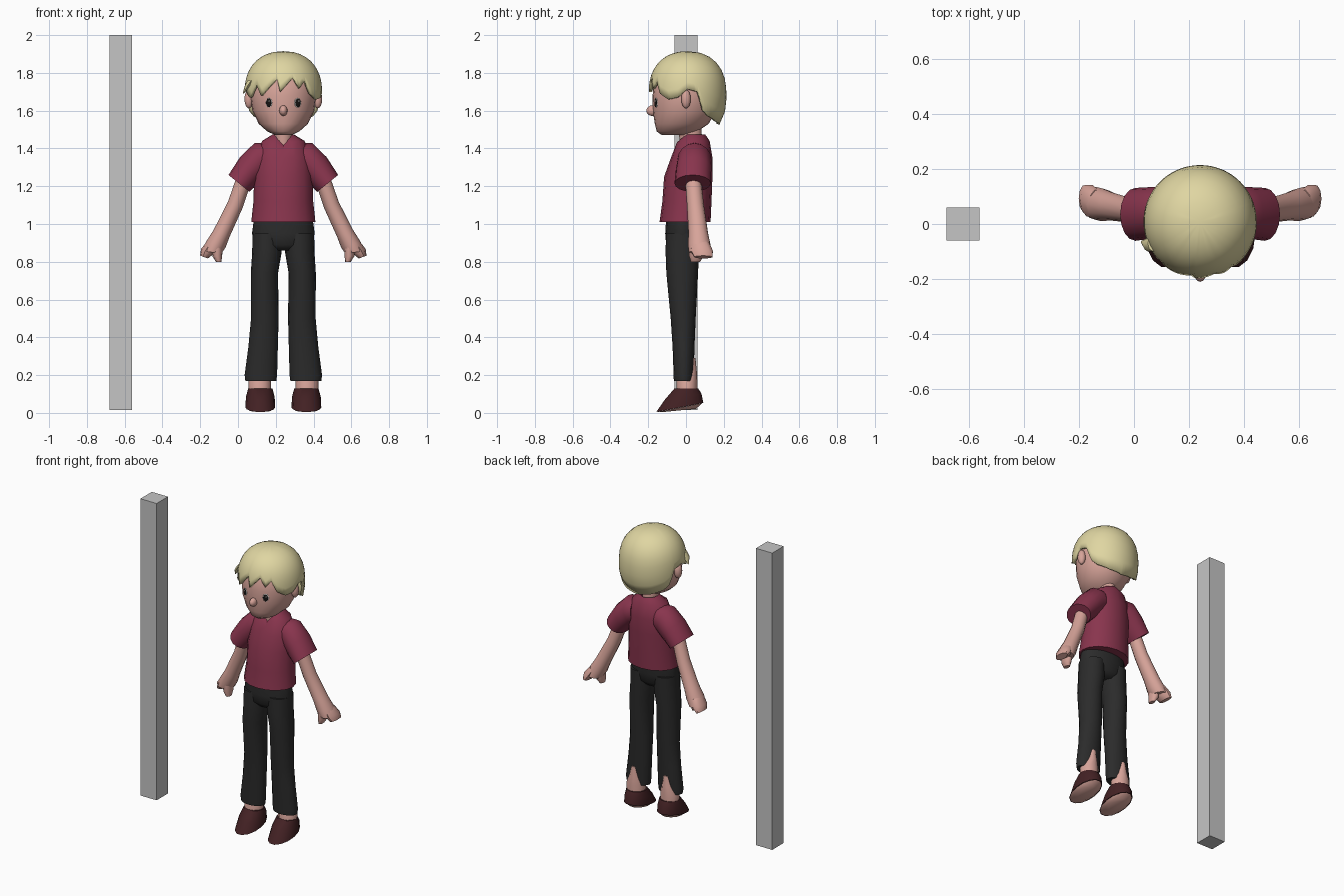
import bpy, bmesh, math

CX = 0.24  # centre line of the figure


def material(name, col):
    m = bpy.data.materials.new(name)
    m.diffuse_color = (*col, 1)
    return m


SKIN = material("skin", (0.68, 0.37, 0.32))
HAIR = material("blond hair", (0.74, 0.67, 0.36))
SHIRT = material("maroon cloth", (0.25, 0.035, 0.075))
PANTS = material("black cloth", (0.024, 0.024, 0.024))
SHOE = material("dark brown leather", (0.055, 0.015, 0.017))
GREY = material("grey", (0.56, 0.56, 0.56))
BLACK = material("eye black", (0.008, 0.007, 0.006))
WHITE = material("eye white", (0.8, 0.8, 0.78))


def finish(bm, name, mat, angle=50):
    bmesh.ops.recalc_face_normals(bm, faces=bm.faces)
    me = bpy.data.meshes.new(name)
    bm.to_mesh(me)
    bm.free()
    me.materials.append(mat)
    me.shade_smooth()
    me.set_sharp_from_angle(angle=math.radians(angle))
    ob = bpy.data.objects.new(name, me)
    bpy.context.collection.objects.link(ob)
    return ob


def bridge(bm, a, b):
    n = len(a)
    for i in range(n):
        bm.faces.new((a[i], a[(i + 1) % n], b[(i + 1) % n], b[i]))


def tube(name, mat, rings, s=1, n=16, edit=None):
    """Loft of elliptic rings (dx, y, z, rx, ry, tilt in degrees, slope along y)."""
    bm = bmesh.new()
    loops = []
    for r in rings:
        dx, y, z, rx, ry, tilt, slope = (list(r) + [0, 0])[:7]
        t = math.radians(tilt)
        loop = []
        for i in range(n):
            a = math.tau * i / n
            u, v = rx * math.cos(a), ry * math.sin(a)
            loop.append(bm.verts.new((CX + s * (dx + u * math.cos(t)), y + v,
                                      z + u * math.sin(t) + slope * v)))
        loops.append(loop)
    for a, b in zip(loops, loops[1:]):
        bridge(bm, a, b)
    bm.faces.new(loops[0])
    bm.faces.new(loops[-1])
    if edit:
        edit(bm)
    return finish(bm, name, mat)


def ball(name, mat, loc, size, turn=0, seg=12):
    bm = bmesh.new()
    bmesh.ops.create_uvsphere(bm, u_segments=seg, v_segments=8, radius=1)
    ob = finish(bm, name, mat)
    ob.location, ob.scale, ob.rotation_euler.z = loc, size, turn
    return ob


# Tall measuring post beside the figure
bm = bmesh.new()
bmesh.ops.create_cube(bm, size=1)
for v in bm.verts:
    v.co = (-0.62 + v.co.x * 0.12, v.co.y * 0.12, 1.0075 + v.co.z * 1.985)
finish(bm, "post", GREY)


# Shirt body with V neckline
def v_neck(bm):
    bmesh.ops.delete(bm, geom=[f for f in bm.faces if len(f.verts) > 4
                               and f.calc_center_median().z > 1.4], context="FACES_ONLY")
    for v in bm.verts:
        d = abs(v.co.x - CX)
        if v.co.z > 1.42 and v.co.y < 0.02 and d < 0.05:
            v.co.z -= 0.055 * (1 - d / 0.05)


tube("shirt_body", SHIRT, [
    (0, -0.005, 1.01, 0.17, 0.135), (0, 0.005, 1.12, 0.158, 0.13),
    (0, 0.012, 1.25, 0.155, 0.128), (0, 0.03, 1.35, 0.15, 0.11),
    (0, 0.035, 1.44, 0.112, 0.09), (0, 0.035, 1.475, 0.055, 0.066)], edit=v_neck)
tube("neck", SKIN, [(0, 0.03, 1.37, 0.05, 0.06), (0, 0.02, 1.53, 0.05, 0.06)])

# Trouser seat
tube("trouser_seat", PANTS, [
    (0, -0.015, 1.03, 0.155, 0.09), (0, -0.018, 0.95, 0.166, 0.092),
    (0, -0.02, 0.89, 0.15, 0.085), (0, -0.02, 0.86, 0.09, 0.06)])

# Limbs, both sides
for s, side in ((-1, "right"), (1, "left")):
    tube(side + "_sleeve", SHIRT, [
        (0.085, 0.045, 1.35, 0.08, 0.08, 85), (0.125, 0.045, 1.34, 0.092, 0.09, 72),
        (0.18, 0.04, 1.285, 0.085, 0.094, 55), (0.235, 0.035, 1.215, 0.071, 0.096, 39)], s)
    tube(side + "_arm", SKIN, [
        (0.2, 0.035, 1.26, 0.042, 0.042, 30), (0.255, 0.05, 1.1, 0.042, 0.045, 25),
        (0.327, 0.065, 0.95, 0.046, 0.052, 25), (0.358, 0.07, 0.89, 0.054, 0.06, 15),
        (0.378, 0.075, 0.85, 0.05, 0.06, 8)], s, 12)
    tube(side + "_fingers", SKIN, [
        (0.375, 0.075, 0.9, 0.03, 0.05, 20), (0.402, 0.085, 0.855, 0.036, 0.06, 20),
        (0.42, 0.092, 0.825, 0.022, 0.05, 20)], s, 10)
    tube(side + "_thumb", SKIN, [
        (0.35, 0.06, 0.89, 0.03, 0.045), (0.35, 0.055, 0.83, 0.026, 0.04),
        (0.342, 0.05, 0.798, 0.014, 0.025)], s, 10)
    tube(side + "_trouser_leg", PANTS, [
        (0.085, -0.018, 0.95, 0.078, 0.088), (0.087, -0.02, 0.85, 0.078, 0.088),
        (0.1, -0.02, 0.74, 0.072, 0.084), (0.098, -0.015, 0.5, 0.073, 0.066),
        (0.107, -0.013, 0.35, 0.078, 0.058), (0.119, -0.0125, 0.2, 0.086, 0.053),
        (0.119, -0.0125, 0.17, 0.082, 0.052)], s)
    # Ankle, with the calf showing at the back of the trouser leg
    tube(side + "_ankle", SKIN, [
        (0.125, 0.005, 0.09, 0.06, 0.055), (0.125, 0.005, 0.17, 0.06, 0.055),
        (0.12, 0.012, 0.22, 0.04, 0.045), (0.118, 0.02, 0.29, 0.02, 0.03)], s, 12)
    tube(side + "_shoe", SHOE, [
        (0.122, -0.0325, 0.029, 0.079, 0.1275, 0, 0.19),
        (0.122, -0.015, 0.085, 0.076, 0.1, 0, 0.16),
        (0.122, 0.002, 0.13, 0.064, 0.064)], s, 14)
    tube(side + "_sole", SKIN, [
        (0.122, -0.0325, 0.0285, 0.075, 0.122, 0, 0.19),
        (0.122, -0.03, 0.0135, 0.06, 0.085, 0, 0.1)], s, 14)

# Head: (height, half width, front y, back y)
HEAD = [(1.472, 0.045, -0.13, 0.03), (1.49, 0.085, -0.155, 0.06), (1.53, 0.13, -0.165, 0.12),
        (1.60, 0.164, -0.176, 0.16), (1.68, 0.175, -0.177, 0.17), (1.77, 0.165, -0.165, 0.16),
        (1.85, 0.1, -0.1, 0.1)]
tube("head", SKIN, [(0, (f + b) / 2, z, w, (b - f) / 2) for z, w, f, b in HEAD], n=24)
ball("nose", SKIN, (CX, -0.178, 1.60), (0.022, 0.032, 0.028))

# Ears and eyes
for s, side in ((-1, "right"), (1, "left")):
    ball(side + "_ear", SKIN, (CX + s * 0.182, 0.0, 1.662), (0.024, 0.026, 0.05), s * 0.3)
    turn = s * 0.42
    nx, ny = math.sin(turn), -math.cos(turn)
    for part, mat, dx, dz, out, w, h in (
            ("eye_white", WHITE, 0, 0, 0.0, 0.019, 0.025),
            ("pupil", BLACK, 0, 0, 0.003, 0.0155, 0.023),
            ("eye_glint", WHITE, 0.004, 0.008, 0.0062, 0.004, 0.006)):
        ball(f"{side}_{part}", mat,
             (CX + s * 0.076 + dx + nx * out, -0.158 + ny * out, 1.642 + dz),
             (w, 0.004, h), turn)

# Hair: domed shell whose lower edge height follows the angle from the front
EDGE = [(-180, 1.525), (-150, 1.54), (-125, 1.57), (-115, 1.60), (-105, 1.70), (-90, 1.715),
        (-75, 1.70), (-60, 1.67), (-45, 1.74), (-35, 1.68), (-10, 1.77), (-5, 1.70), (15, 1.775),
        (25, 1.72), (35, 1.76), (45, 1.69), (60, 1.66), (75, 1.67), (90, 1.715), (105, 1.70),
        (115, 1.60), (125, 1.57), (150, 1.54), (180, 1.525)]


def edge_height(a):
    for (a0, z0), (a1, z1) in zip(EDGE, EDGE[1:]):
        if a0 <= a <= a1:
            return z0 + (z1 - z0) * (a - a0) / (a1 - a0)


bm = bmesh.new()
ROWS, TOP, MID, H = 9, 1.915, 1.68, 0.235
crown = bm.verts.new((CX, 0.01, TOP))
rows = [[] for _ in range(ROWS)]
for a in range(-180, 180, 5):
    bottom = edge_height(a)
    for k in range(ROWS):
        z = TOP - (TOP - bottom) * ((k + 1) / ROWS) ** 1.7
        r = 0.206 * (1 - abs((z - MID) / H) ** 2.5) ** 0.46
        t = math.radians(a)
        rows[k].append(bm.verts.new((CX + r * math.sin(t), 0.008 - r * math.cos(t), z)))
for p, q in zip(rows, rows[1:]):
    bridge(bm, p, q)
for i in range(len(rows[0])):
    bm.faces.new((crown, rows[0][i], rows[0][(i + 1) % len(rows[0])]))
hair = finish(bm, "hair", HAIR)
shell = hair.modifiers.new("thickness", "SOLIDIFY")
shell.thickness, shell.offset = 0.018, -1

# Side lock sticking out by the temple
tube("hair_tuft", HAIR, [(-0.17, -0.07, 1.76, 0.02, 0.03), (-0.19, -0.075, 1.73, 0.015, 0.025),
                         (-0.212, -0.065, 1.69, 0.003, 0.005)], n=8)
